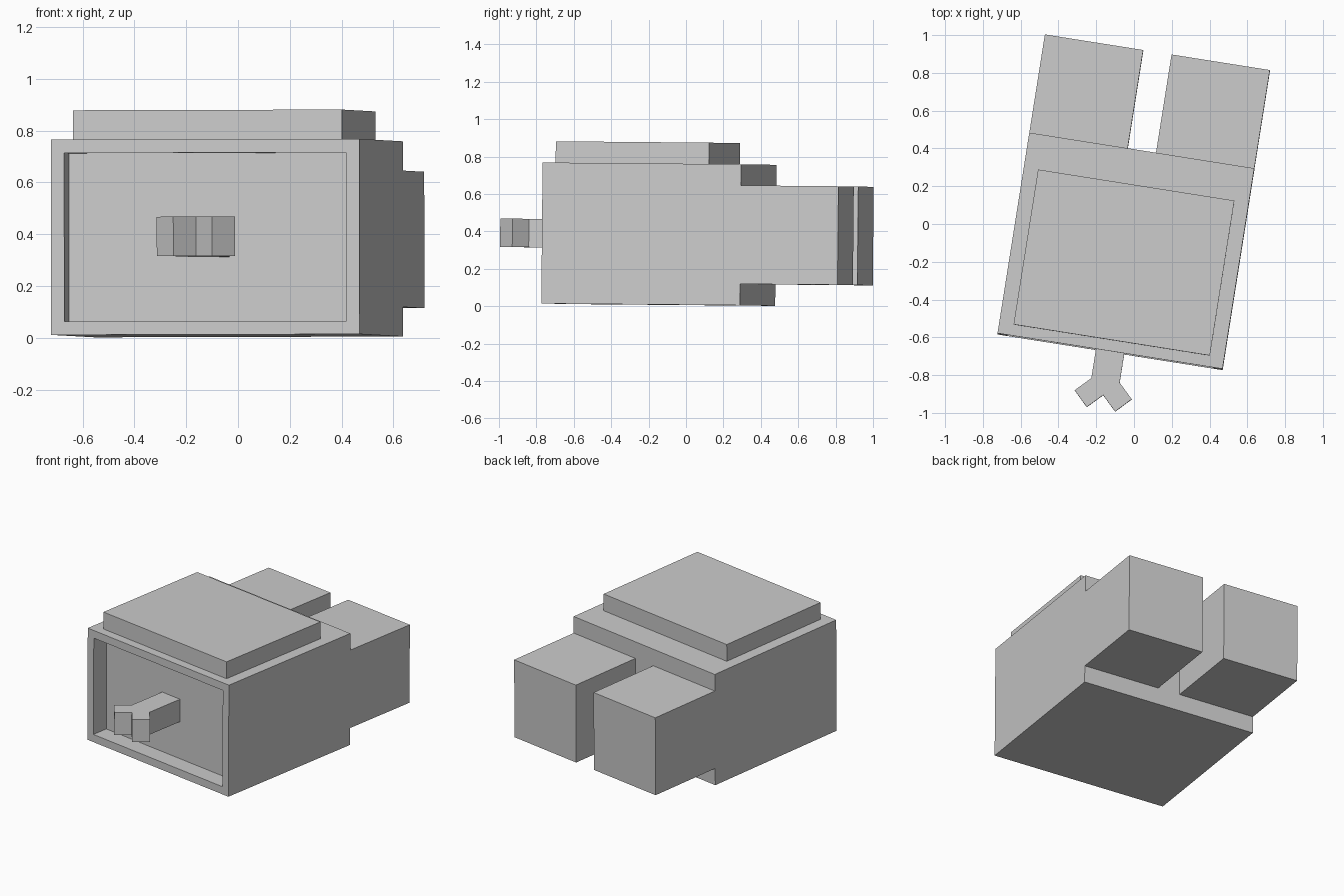
import bpy, bmesh
from math import radians
from mathutils import Matrix, Vector

cube = bpy.data.objects.get("Cube")
if cube:
    bpy.data.objects.remove(cube)

grey = bpy.data.materials.new("plain_grey")
grey.use_nodes = True
grey.diffuse_color = (0.6, 0.6, 0.6, 1)
grey.node_tree.nodes["Principled BSDF"].inputs["Base Color"].default_value = (0.6, 0.6, 0.6, 1)

# The whole model is turned and very slightly tilted
POSE = (Matrix.Translation((-0.0425, -0.145, 0.385))
        @ Matrix.Rotation(radians(-9), 4, 'Z')
        @ Matrix.Rotation(radians(-0.5), 4, 'X')
        @ Matrix.Rotation(radians(-0.15), 4, 'Y'))


def finish(name, bm):
    bmesh.ops.recalc_face_normals(bm, faces=bm.faces)
    mesh = bpy.data.meshes.new(name)
    bm.to_mesh(mesh)
    bm.free()
    mesh.materials.append(grey)
    obj = bpy.data.objects.new(name, mesh)
    obj.matrix_world = POSE
    bpy.context.collection.objects.link(obj)
    return obj


def box(low, high):
    low, high = Vector(low), Vector(high)
    bm = bmesh.new()
    bmesh.ops.create_cube(bm, size=1)
    bmesh.ops.scale(bm, vec=high - low, verts=bm.verts)
    bmesh.ops.translate(bm, vec=(low + high) / 2, verts=bm.verts)
    return bm


HALF_W, HALF_D, HALF_H = 0.603, 0.5375, 0.377
RECESS = 0.115

# Body with a recessed front panel
bm = box((-HALF_W, -HALF_D, -HALF_H), (HALF_W, HALF_D, HALF_H))
front = min(bm.faces, key=lambda f: f.calc_center_median().y)
bmesh.ops.inset_region(bm, faces=[front], thickness=0.073)
rim = bmesh.ops.extrude_face_region(bm, geom=[front])
moved = [g for g in rim["geom"] if isinstance(g, bmesh.types.BMVert)]
bmesh.ops.translate(bm, vec=(0, RECESS, 0), verts=moved)
if front.is_valid:
    bmesh.ops.delete(bm, geom=[front], context='FACES_ONLY')
finish("body", bm)

# Raised plate on top
finish("top_plate", box((-0.526, -0.479, HALF_H), (0.526, 0.351, 0.491)))

# Two rear blocks
for name, side in (("left_rear_block", 1), ("right_rear_block", -1)):
    xs = sorted((side * 0.076, side * HALF_W))
    finish(name, box((xs[0], HALF_D, -0.263), (xs[1], 1.065, 0.264)))

# Forked handle: half outline mirrored, then extruded upwards
half = [(0.076, RECESS - HALF_D), (0.076, -0.692), (0.153, -0.769), (0.076, -0.847)]
outline = half + [(0, -0.771)] + [(-x, y) for x, y in reversed(half)]
bm = bmesh.new()
base = bm.faces.new([bm.verts.new((x, y, -0.076)) for x, y in outline])
top = bmesh.ops.extrude_face_region(bm, geom=[base], use_keep_orig=True)
bmesh.ops.translate(bm, vec=(0, 0, 0.152),
                    verts=[g for g in top["geom"] if isinstance(g, bmesh.types.BMVert)])
finish("forked_handle", bm)
